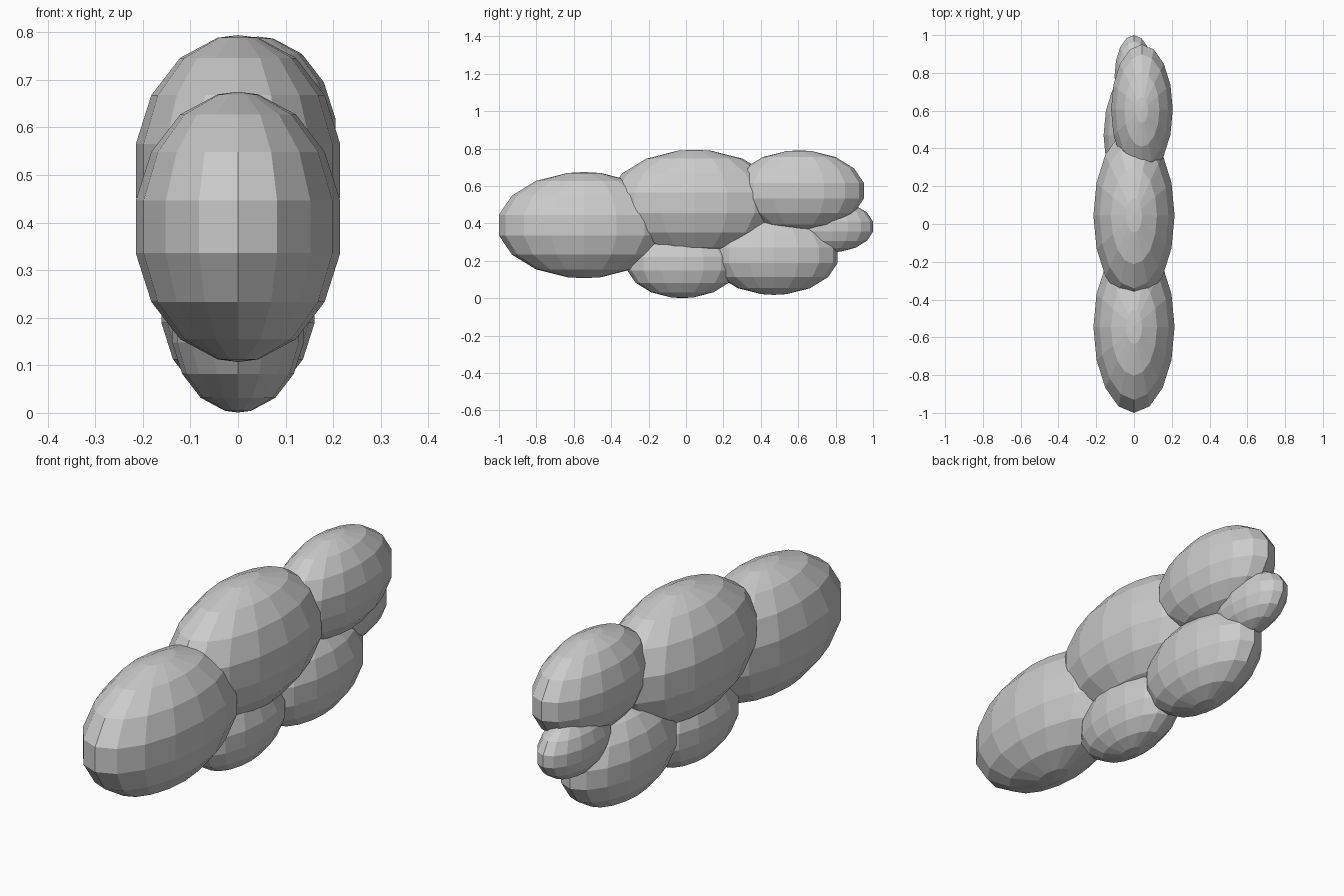
import bpy
import bmesh
from math import sin, cos, radians, tau

cube = bpy.data.objects.get("Cube")
if cube:
    bpy.data.objects.remove(cube, do_unlink=True)

# One plain grey for everything
GREY = (0.6, 0.6, 0.6, 1.0)
mat = bpy.data.materials.new("plain grey")
mat.use_nodes = True
mat.diffuse_color = GREY
bsdf = mat.node_tree.nodes["Principled BSDF"]
bsdf.inputs["Base Color"].default_value = GREY
bsdf.inputs["Roughness"].default_value = 0.8

SEGMENTS = 16
RINGS = 8
STEP = 180 / RINGS
RADII = (0.219, 0.464, 0.284)  # full-size lobe: half width, length, height


def lobe(name, location, scale):
    """Flat-shaded ellipsoid whose rings straddle the equator, with small caps."""
    rx, ry, rz = (r * scale for r in RADII)
    bm = bmesh.new()
    rings = []
    for i in range(RINGS):
        lat = radians(-90 + STEP * (i + 0.5))
        rings.append([bm.verts.new((rx * cos(lat) * cos(tau * k / SEGMENTS),
                                    ry * cos(lat) * sin(tau * k / SEGMENTS),
                                    rz * sin(lat))) for k in range(SEGMENTS)])
    bottom = bm.verts.new((0, 0, -rz))
    top = bm.verts.new((0, 0, rz))
    for k in range(SEGMENTS):
        n = (k + 1) % SEGMENTS
        for low, high in zip(rings, rings[1:]):
            bm.faces.new((low[k], low[n], high[n], high[k]))
        bm.faces.new((bottom, rings[0][n], rings[0][k]))
        bm.faces.new((top, rings[-1][k], rings[-1][n]))
    mesh = bpy.data.meshes.new(name)
    bm.to_mesh(mesh)
    bm.free()
    mesh.materials.append(mat)
    obj = bpy.data.objects.new(name, mesh)
    obj.location = location
    bpy.context.collection.objects.link(obj)
    return obj


# Overlapping lobes, front to back
lobe("front_lobe", (0, -0.545, 0.391), 1.0)
lobe("upper_middle_lobe", (0, 0.045, 0.51), 1.0)
lobe("lower_middle_lobe", (0, -0.02, 0.184), 0.645)
lobe("upper_back_lobe", (0.042, 0.605, 0.575), 0.76)
lobe("lower_back_lobe", (0, 0.47, 0.231), 0.75)
lobe("small_back_lobe", (0, 0.782, 0.383), 0.48)
